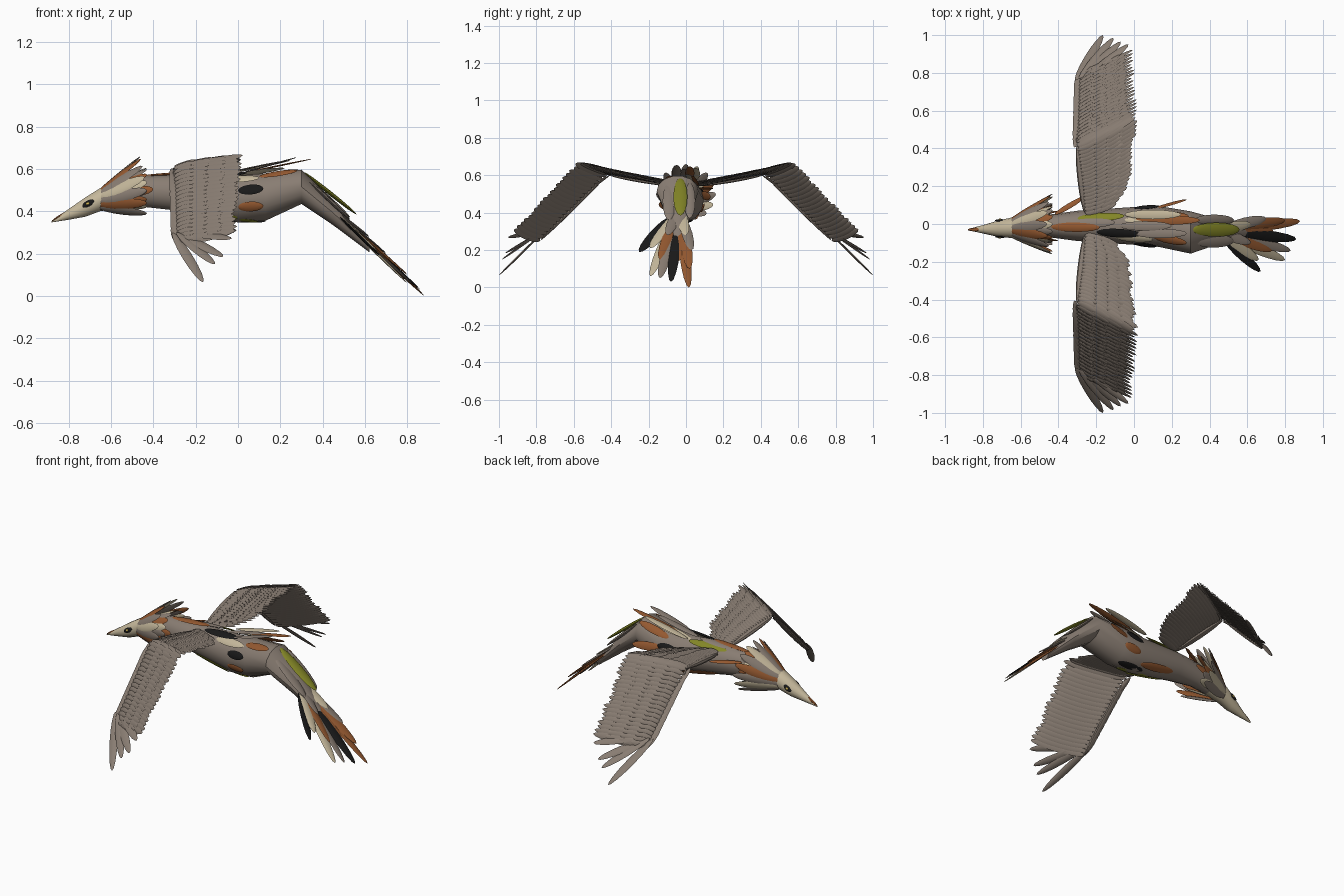
import bpy, bmesh, random
from math import sin, cos, pi, radians
from mathutils import Vector, Matrix

if "Cube" in bpy.data.objects:
    bpy.data.objects.remove(bpy.data.objects["Cube"])

random.seed(4)
V = Vector
COLORS = {"taupe": (.25, .205, .17), "cream": (.56, .48, .33), "rust": (.3, .1, .03),
          "black": (.01, .01, .01), "olive": (.23, .24, .02), "yellow": (.7, .5, .1)}
NAMES = list(COLORS)
MATS = []
for name, c in COLORS.items():
    m = bpy.data.materials.new(name)
    m.diffuse_color = (*c, 1)
    m.use_nodes = True
    m.node_tree.nodes["Principled BSDF"].inputs["Base Color"].default_value = m.diffuse_color
    MATS.append(m)


def finish(bm, name, angle=40):
    bmesh.ops.recalc_face_normals(bm, faces=bm.faces)
    me = bpy.data.meshes.new(name)
    for f in bm.faces:
        f.smooth = True
    bm.to_mesh(me)
    bm.free()
    me.set_sharp_from_angle(angle=radians(angle))
    for m in MATS:
        me.materials.append(m)
    ob = bpy.data.objects.new(name, me)
    bpy.context.collection.objects.link(ob)
    return ob


def feather(bm, base, tip, width, normal, color="taupe", thick=.008):
    """Flat pointed leaf from base to tip, lying across the normal."""
    base, tip, normal = V(base), V(tip), V(normal)
    d = tip - base
    z = d.normalized()
    x = normal.cross(z).normalized()
    y = z.cross(x)
    rot = Matrix((x, y, z)).transposed().to_4x4()
    mat = Matrix.Translation((base + tip) / 2) @ rot @ Matrix.Diagonal((width / 2, thick / 2, d.length / 2, 1))
    res = bmesh.ops.create_uvsphere(bm, u_segments=8, v_segments=8, radius=1, matrix=mat)
    for f in {f for v in res["verts"] for f in v.link_faces}:
        f.material_index = NAMES.index(color)


def along(pts, t):
    """Point at t (0..1) on a polyline."""
    s = t * (len(pts) - 1)
    i = min(int(s), len(pts) - 2)
    return V(pts[i]).lerp(V(pts[i + 1]), s - i)


def loft(bm, rings, n, color_of=lambda i: 0):
    loops = [[bm.verts.new((x, yc + hw * cos(2 * pi * k / n), zc + hh * sin(2 * pi * k / n)))
              for k in range(n)] for x, yc, zc, hw, hh in rings]
    for i in range(len(loops) - 1):
        for k in range(n):
            q = (k + 1) % n
            f = bm.faces.new((loops[i][k], loops[i][q], loops[i + 1][q], loops[i + 1][k]))
            f.material_index = color_of(i)
    bm.faces.new(loops[0])
    bm.faces.new(loops[-1])


# Head, neck, body and tail root: x, centre y, centre z, half width, half height
RINGS = [(-.88, -.03, .35, .003, .003), (-.8, -.028, .385, .022, .026), (-.72, -.025, .42, .043, .047),
         (-.65, -.02, .455, .054, .056), (-.55, -.015, .477, .055, .065), (-.45, -.01, .494, .06, .075),
         (-.3, -.01, .488, .08, .086), (0, -.01, .458, .1, .114), (.13, -.013, .467, .108, .115),
         (.3, -.045, .515, .112, .083), (.45, -.04, .392, .065, .06), (.62, -.04, .228, .03, .022)]
bm = bmesh.new()
loft(bm, RINGS, 14, lambda i: 1 if i < 4 else 0)
finish(bm, "body", 35)


def surf(x, deg):
    """Point and outward direction on the body surface."""
    for a, b in zip(RINGS, RINGS[1:]):
        if a[0] <= x <= b[0]:
            t = (x - a[0]) / (b[0] - a[0])
            _, yc, zc, hw, hh = [p + (q - p) * t for p, q in zip(a, b)]
            c, s = cos(radians(deg)), sin(radians(deg))
            return V((x, yc + hw * c, zc + hh * s)), V((0, c, s))


# Eyes and beak tip
bm = bmesh.new()
for deg in (12, 168):
    p, n = surf(-.71, deg)
    feather(bm, p + V((-.025, 0, -.014)), p + V((.03, 0, .016)), .03, n, "black", .012)
    q = p + n * .004
    feather(bm, q + V((-.008, 0, -.004)), q + V((.008, 0, .004)), .014, n, "yellow", .012)
finish(bm, "eyes")
bm = bmesh.new()
feather(bm, (-.88, -.03, .353), (-.79, -.028, .408), .02, (-.4, 0, 1), "rust", .012)
finish(bm, "beak_ridge")

# Crest: two swept-back fans around the back of the head
bm = bmesh.new()
for k in range(13):
    a = radians(-48 + k * 23)
    n = V((0, cos(a), sin(a)))
    base, _ = surf(-.66, -48 + k * 23)
    tip = V((-.43 - .03 * max(0, sin(a)), .16 * cos(a), .505 + .155 * sin(a)))
    feather(bm, base - n * .008, tip, .055, n + V((-.5, 0, 0)),
            ("taupe", "cream", "taupe", "rust")[k % 4], .012)
    base, _ = surf(-.6, -40 + k * 22)
    feather(bm, base - n * .004, V((-.43, .1 * cos(a), .5 + .105 * sin(a))), .05, n,
            ("cream", "taupe", "rust")[k % 3], .012)
finish(bm, "crest")

# Body feathers lying along the flanks and back: x start, x end, angle, colour, lift
bm = bmesh.new()
LAID = [(-.44, -.18, 95, "rust", .012), (-.2, .04, 112, "black", .014), (-.05, .22, 70, "cream", .02),
        (.08, .29, 50, "rust", .02), (-.3, -.05, 60, "olive", .01), (-.57, -.4, 172, "rust", .012),
        (-.57, -.4, 8, "rust", .012), (0, .12, 160, "black", .006), (0, .12, 200, "rust", .006),
        (-.1, .1, 130, "cream", .006), (0, .13, 20, "black", .006), (.02, .14, -20, "rust", .006),
        (-.12, .1, 255, "olive", .004), (-.05, .13, 285, "black", .004), (-.25, 0, 230, "olive", .004),
        (-.25, 0, 310, "rust", .004), (.1, .28, 120, "rust", .008), (-.35, -.1, 80, "taupe", .012)]
for x0, x1, deg, col, lift in LAID:
    (p, n), (q, n2) = surf(x0, deg), surf(x1, deg)
    feather(bm, p, q + n2 * lift, .05, n, col, .012)
# Raised back feathers and one loose feather on each side
for y, x0, x1, z1, col in [(.02, .0, .35, .647, "rust"), (-.05, .0, .28, .655, "taupe"),
                           (.05, -.05, .25, .64, "cream"), (-.01, -.08, .2, .635, "taupe")]:
    feather(bm, (x0, y, .575), (x1, y, z1), .05, (-.2, 0, 1), col)
feather(bm, (-.42, .05, .53), (-.26, .145, .53), .03, (0, .4, 1), "rust")
feather(bm, (.1, .08, .49), (.28, .13, .49), .05, (0, 1, .3), "rust")
finish(bm, "body_feathers")

# Tail fan: base x, tip, colour
bm = bmesh.new()
slope = V((.7, 0, .72))
feather(bm, (.31, -.03, .585), (.56, -.03, .385), .075, slope, "olive", .02)
feather(bm, (.31, -.09, .565), (.53, -.09, .36), .07, slope, "taupe", .02)
feather(bm, (.32, .02, .56), (.53, .02, .37), .06, slope, "taupe", .02)
TAIL = [(.88, .015, .0, "rust"), (.86, -.08, .03, "black"), (.83, -.14, .05, "taupe"), (.8, -.19, .06, "cream"),
        (.67, -.25, .19, "black"), (.8, .02, .1, "rust"), (.7, .03, .2, "taupe"), (.74, -.04, .14, "rust"),
        (.73, -.14, .15, "rust"), (.66, -.19, .21, "cream"), (.62, -.1, .28, "taupe"), (.62, -.0, .28, "cream")]
for i, (x, y, z, col) in enumerate(TAIL):
    tip = V((x, y, z))
    root = V((.42, -.035, .43))
    base = root.lerp(tip, 0 if i > 9 else .2 + .03 * (i % 3))
    feather(bm, base, tip, .06, slope + V((0, .12 * (-1) ** i, 0)), col, .012)
finish(bm, "tail_feathers")

# Wings: leading line, trailing line, overlapping rows of feathers between them
LEAD = [(-.26, .06, .545), (-.3, .42, .605), (-.29, .78, .25)]
TRAIL = [(-.03, .13, .56), (.02, .58, .672), (-.01, .92, .31)]
for side, label in ((1, "left"), (-1, "right")):
    S = V((1, side, 1))
    bm = bmesh.new()

    def put(base, tip, w, n, th=.008):
        feather(bm, V(base) * S, V(tip) * S, w, V(n) * S, "taupe", th)

    for reach, n_f, w, lift in ((1, 40, .05, 0), (.78, 40, .045, .008), (.55, 40, .04, .015), (.32, 40, .035, .02)):
        for i in range(n_f):
            t = i / (n_f - 1)
            p, q = along(LEAD, t), along(TRAIL, t)
            if t < .08:
                q = p.lerp(q, .75 + 3 * t)
            span = along(LEAD, min(1, t + .03)) - along(LEAD, max(0, t - .03))
            nrm = (q - p).cross(span).normalized()
            tip = p.lerp(q, reach * random.uniform(.95, 1.02))
            put(p + nrm * lift * .5, tip + nrm * lift, w, nrm + span.normalized() * .25)
    # primaries fanning out at the tip
    out = V((0, .7, .7))
    for base, tip in (((-.31, .76, .3), (-.165, 1, .065)), ((-.29, .77, .3), (-.11, .985, .15)),
                      ((-.27, .78, .29), (-.07, .965, .185)), ((-.25, .78, .3), (-.03, .95, .27))):
        put(base, tip, .05, out, .012)
    # slender feathers along the leading edge
    for i in range(9):
        p = along(LEAD, .48 + i * .05)
        q = along(LEAD, min(1, .64 + i * .05))
        put(p + V((-.015, 0, 0)), q + V((.0, .02, 0)), .035, out, .012)
    # wing arm
    put(LEAD[0], LEAD[1], .04, (0, 0, 1), .03)
    put(LEAD[1], LEAD[2], .03, out, .02)
    finish(bm, label + "_wing")
